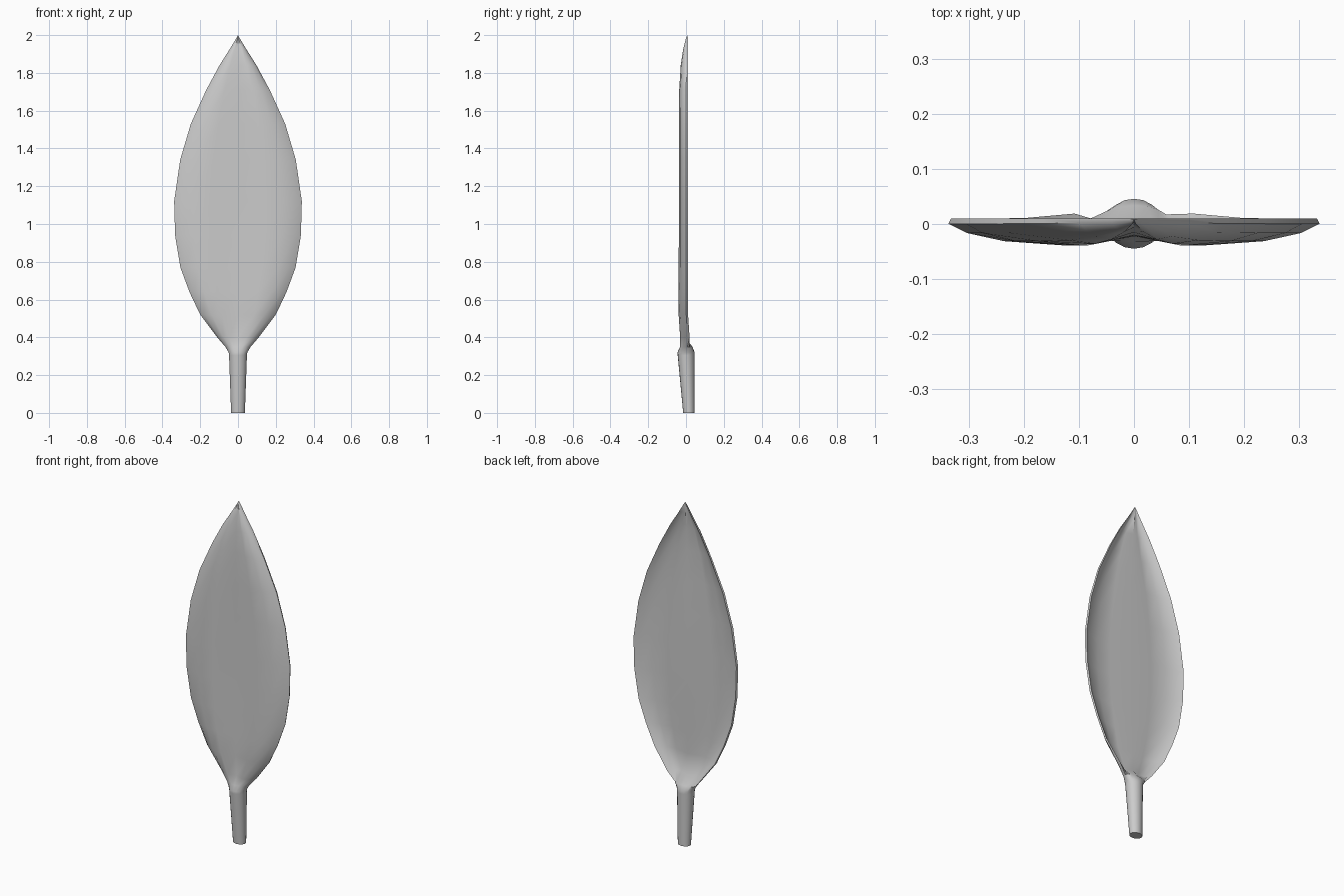
import bpy, bmesh, math

if "Cube" in bpy.data.objects:
    bpy.data.objects.remove(bpy.data.objects["Cube"])

# cross-section of the blade: fraction of half width, fraction of depth below the rim
U = [-1, -0.9, -0.7, -0.42, 0, 0.42, 0.7, 0.9, 1]
D = [0.2, 0.55, 0.86, 1.0, 0.66, 1.0, 0.86, 0.55, 0.2]
THICK = 0.010

# stem rings: z, half width, front y, back y
STEM = [(0, 0.037, -0.015, 0.045), (0.305, 0.048, -0.044, 0.046),
        (0.32, 0.05, -0.045, 0.046), (0.35, 0.068, -0.032, 0.034)]
# blade rings: z, half width, rim y, depth
BLADE = [(0.40, 0.11, 0.019, 0.050), (0.52, 0.20, 0.011, 0.050),
         (0.64, 0.257, 0.01, 0.049), (0.77, 0.305, 0.01, 0.049),
         (0.94, 0.333, 0.01, 0.048), (1.12, 0.338, 0.01, 0.048),
         (1.34, 0.306, 0.01, 0.048), (1.53, 0.25, 0.01, 0.048),
         (1.71, 0.168, 0.01, 0.046), (1.84, 0.098, 0.01, 0.038),
         (1.93, 0.041, 0.01, 0.024), (1.985, 0.008, 0.01, 0.010)]


def stem_ring(z, w, y0, y1):
    cy, ry = (y0 + y1) / 2, (y1 - y0) / 2
    angles = [math.radians(190 + 20 * i) for i in range(18)]
    return [(w * math.cos(a), cy + ry * math.sin(a), z) for a in angles]


def blade_ring(z, w, rim, depth):
    front = [(u * w, rim - d * depth, z) for u, d in zip(U, D)]
    back = [(u * w * 0.985, min(rim, rim - d * depth + THICK), z)
            for u, d in zip(U, D)]
    return front + back[::-1]


# leaf: stem and cupped blade lofted as one skin
bm = bmesh.new()
rings = [stem_ring(*r) for r in STEM] + [blade_ring(*r) for r in BLADE]
rows = [[bm.verts.new(p) for p in ring] for ring in rings]
for a, b in zip(rows, rows[1:]):
    for i in range(18):
        j = (i + 1) % 18
        bm.faces.new((a[i], a[j], b[j], b[i]))
bm.faces.new(rows[0][::-1])
tip = bm.verts.new((0, 0.008, 2.0))
for i in range(18):
    bm.faces.new((rows[-1][i], rows[-1][(i + 1) % 18], tip))
bmesh.ops.recalc_face_normals(bm, faces=bm.faces[:])

mesh = bpy.data.meshes.new("leaf")
bm.to_mesh(mesh)
bm.free()
leaf = bpy.data.objects.new("leaf", mesh)
bpy.context.collection.objects.link(leaf)
bpy.context.view_layer.objects.active = leaf
leaf.select_set(True)
bpy.ops.object.shade_smooth_by_angle(angle=math.radians(40))
